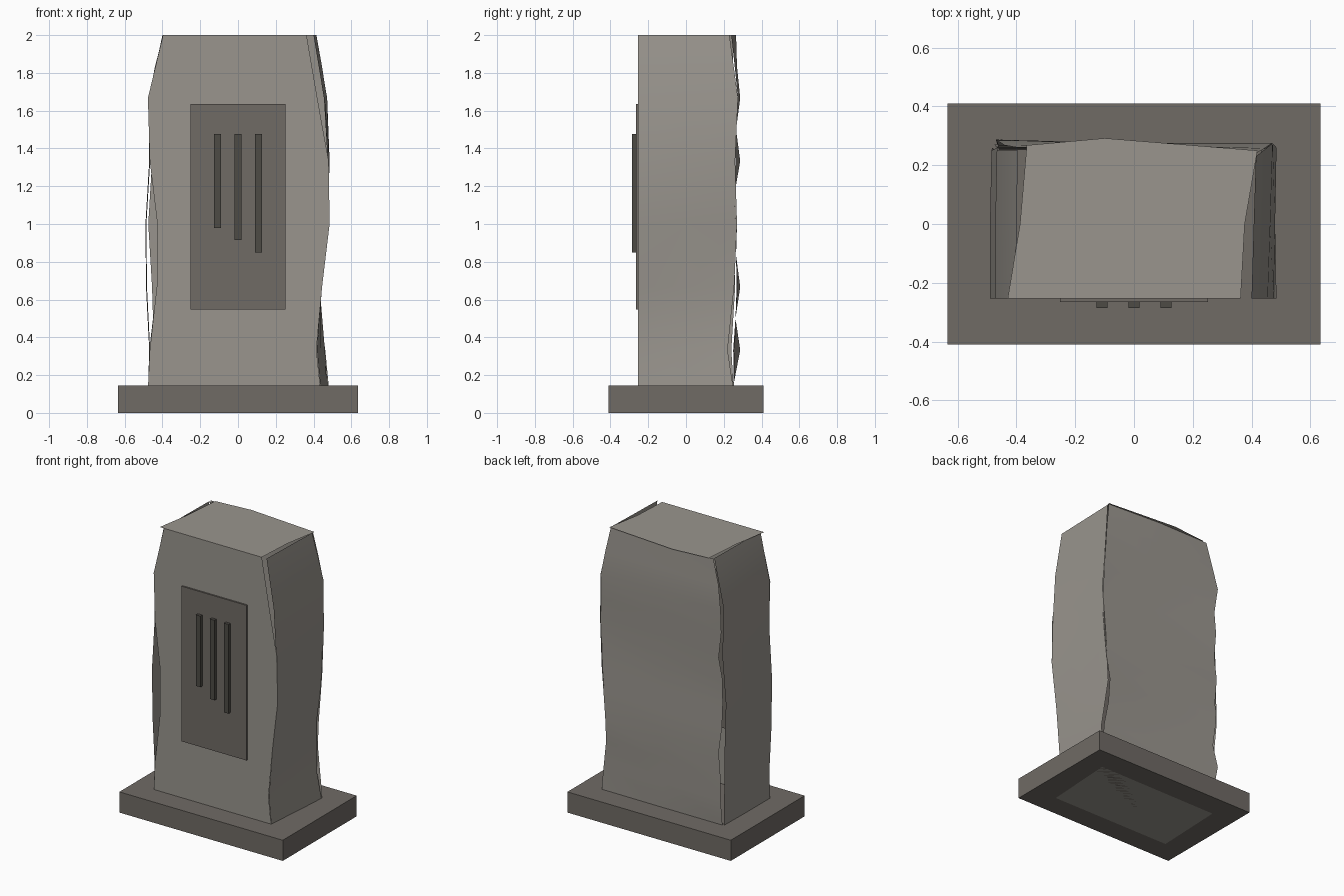
import bpy, bmesh
from mathutils import Vector

if "Cube" in bpy.data.objects:
    bpy.data.objects.remove(bpy.data.objects["Cube"])


def material(name, c):
    m = bpy.data.materials.new(name)
    m.diffuse_color = (*c, 1)
    m.use_nodes = True
    m.node_tree.nodes["Principled BSDF"].inputs["Base Color"].default_value = m.diffuse_color
    return m


STONE = material("stone", (0.32, 0.30, 0.27))
DARK = material("dark_stone", (0.16, 0.145, 0.13))
METAL = material("dark_metal", (0.075, 0.07, 0.06))


def box(name, x0, x1, y0, y1, z0, z1, mat):
    bpy.ops.mesh.primitive_cube_add(
        size=1, location=((x0 + x1) / 2, (y0 + y1) / 2, (z0 + z1) / 2))
    o = bpy.context.object
    o.name = name
    o.dimensions = (x1 - x0, y1 - y0, z1 - z0)
    bpy.ops.object.transform_apply(location=True, rotation=False, scale=True)
    o.data.materials.append(mat)
    return o


def sheet(bm, rows, out):
    """Grid of faces through rows of points, facing the out direction."""
    grid = [[bm.verts.new(p) for p in r] for r in rows]
    for a, b in zip(grid, grid[1:]):
        for i in range(len(a) - 1):
            f = bm.faces.new((a[i], a[i + 1], b[i + 1], b[i]))
            f.normal_update()
            if f.normal.dot(Vector(out)) < 0:
                f.normal_flip()


# Rough-hewn stone: separate loosely meeting sheets
Z = [i / 3 for i in range(7)]
FY = -0.254
front_l = [-0.483, -0.467, -0.43, -0.427, -0.467, -0.477, -0.397]
front_r = [0.45, 0.415, 0.445, 0.485, 0.48, 0.42, 0.363]
left_x = [-0.48, -0.47, -0.487, -0.49, -0.47, -0.472, -0.40]
right_f = [0.45, 0.418, 0.445, 0.485, 0.475, 0.455, 0.40]
right_b = [0.485, 0.46, 0.432, 0.465, 0.485, 0.472, 0.415]
left_y = [0.26, 0.24, 0.26, 0.25, 0.26, 0.25, 0.25]
right_y = [0.27, 0.22, 0.255, 0.27, 0.26, 0.275, 0.23]

# The back is hewn in finer waves: thirteen levels
ZB = [i / 6 for i in range(13)]
back_l = [-0.46, -0.46, -0.47, -0.45, -0.455, -0.465, -0.475,
          -0.465, -0.455, -0.46, -0.47, -0.44, -0.395]
back_r = [0.48, 0.478, 0.462, 0.437, 0.435, 0.455, 0.47,
          0.478, 0.48, 0.475, 0.47, 0.445, 0.415]
back_yl = [0.245, 0.255, 0.287, 0.262, 0.287, 0.265, 0.27,
           0.258, 0.287, 0.265, 0.287, 0.268, 0.26]
back_yc = [0.25, 0.255, 0.26, 0.262, 0.268, 0.265, 0.268,
           0.26, 0.262, 0.265, 0.275, 0.27, 0.265]
back_yr = [0.25, 0.252, 0.25, 0.262, 0.275, 0.265, 0.262,
           0.255, 0.262, 0.265, 0.275, 0.258, 0.24]

bm = bmesh.new()
sheet(bm, [[(a, FY, z), (0, FY, z), (b, FY, z)]
           for a, b, z in zip(front_l, front_r, Z)], (0, -1, 0))
sheet(bm, [[(x, FY, z), (x, 0, z), (x + 0.005, y, z)]
           for x, y, z in zip(left_x, left_y, Z)], (-1, 0, 0))
sheet(bm, [[(a, FY, z), ((a + b) / 2, 0, z), (b, y, z)]
           for a, b, y, z in zip(right_f, right_b, right_y, Z)], (1, 0, 0))
sheet(bm, [[(a, ya, z), (0, yc, z), (b, yb, z)]
           for a, b, ya, yc, yb, z in
           zip(back_l, back_r, back_yl, back_yc, back_yr, ZB)], (0, 1, 0))
# Top cap, skewed so its corners overhang slightly
sheet(bm, [[(-0.43, FY, 2), (-0.1, FY, 2), (0.363, FY, 2)],
           [(-0.388, 0, 2), (-0.1, 0, 2), (0.377, 0, 2)],
           [(-0.365, 0.268, 2), (-0.1, 0.292, 2), (0.42, 0.25, 2)]], (0, 0, 1))
# Underside
sheet(bm, [[(-0.48, FY, 0), (0.45, FY, 0)],
           [(-0.46, 0.245, 0), (0.48, 0.25, 0)]], (0, 0, -1))
me = bpy.data.meshes.new("standing_stone")
bm.to_mesh(me)
bm.free()
stone = bpy.data.objects.new("standing_stone", me)
bpy.context.collection.objects.link(stone)
me.materials.append(STONE)
for p in me.polygons:
    p.use_smooth = True

# Base slab
box("base_slab", -0.635, 0.635, -0.41, 0.41, 0, 0.145, DARK)

# Inset plaque with three hanging bars
box("plaque", -0.252, 0.252, -0.265, -0.24, 0.547, 1.636, DARK)
for i, low in enumerate((0.978, 0.915, 0.85)):
    x = (i - 1) * 0.109
    box(f"plaque_bar_{i + 1}", x - 0.018, x + 0.018, -0.286, -0.245, low, 1.477, METAL)
